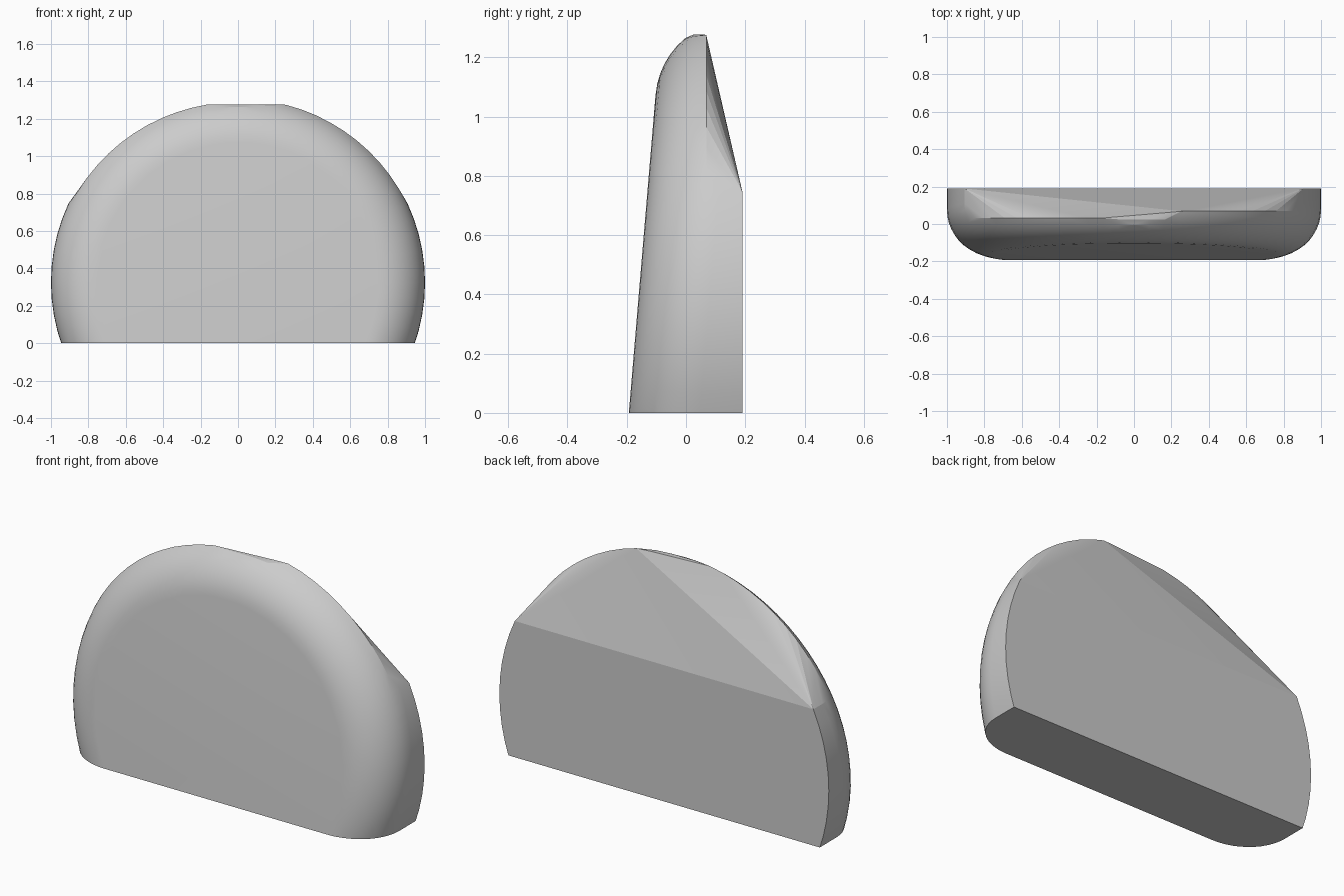
import bpy
import bmesh
from math import sin, cos, radians, sqrt

cube = bpy.data.objects.get("Cube")
if cube:
    bpy.data.objects.remove(cube, do_unlink=True)

CENTRE_Z = 0.325
BACK_Y = 0.19
ROUND_R, ROUND_D = 0.25, 0.24   # reach of the rounded front edge, inwards and in depth


def front_y(z):
    """Leaning front plane."""
    return -0.193 + 0.084 * z


def rim_y(angle):
    """Back limit of the outline: full depth below, cut away above the shoulders."""
    if not 26 < angle < 154:
        return BACK_Y
    t = min(max((angle - 74) / 24, 0), 1)
    return 0.07 - 0.038 * t


def radius(depth):
    """Outline radius at a depth behind the front plane."""
    k = 1 - min(max(depth / ROUND_D, 0), 1)
    return 1 - ROUND_R + ROUND_R * sqrt(1 - k * k)


bm = bmesh.new()
STEPS = 11
for angle in range(-90, 270, 5):
    c, s = cos(radians(angle)), sin(radians(angle))

    def add(r, y):
        bm.verts.new((c * r, y, min(CENTRE_Z + s * r, 1.277)))

    # rounded front edge up to the rim
    rim = rim_y(angle)
    for i in range(STEPS + 1):
        a = radians(90 * i / STEPS)
        r = 1 - ROUND_R + ROUND_R * sin(a)
        y = front_y(CENTRE_Z + s * r) + ROUND_D * (1 - cos(a))
        if y < rim - 0.01:
            add(r, y)
    # rim point
    r = 1
    for _ in range(4):
        r = radius(rim - front_y(CENTRE_Z + s * r))
    add(r, rim)

# skin the outline and cut it flat at the base
hull = bmesh.ops.convex_hull(bm, input=bm.verts[:])
loose = {v for v in hull["geom_interior"] + hull["geom_unused"]
         if isinstance(v, bmesh.types.BMVert)}
bmesh.ops.delete(bm, geom=list(loose), context='VERTS')
cut = bmesh.ops.bisect_plane(bm, geom=bm.verts[:] + bm.edges[:] + bm.faces[:],
                             plane_co=(0, 0, 0), plane_no=(0, 0, 1), clear_inner=True)
bmesh.ops.holes_fill(bm, edges=[e for e in bm.edges if e.is_boundary], sides=0)
bmesh.ops.dissolve_limit(bm, angle_limit=radians(0.5), verts=bm.verts[:], edges=bm.edges[:])
bmesh.ops.recalc_face_normals(bm, faces=bm.faces[:])

mesh = bpy.data.meshes.new("rounded_slab")
bm.to_mesh(mesh)
bm.free()
slab = bpy.data.objects.new("rounded_slab", mesh)
bpy.context.collection.objects.link(slab)

# plain grey
grey = bpy.data.materials.new("plain_grey")
grey.use_nodes = True
colour = (0.6, 0.6, 0.6, 1)
grey.diffuse_color = colour
grey.node_tree.nodes["Principled BSDF"].inputs["Base Color"].default_value = colour
mesh.materials.append(grey)

bpy.ops.object.select_all(action='DESELECT')
slab.select_set(True)
bpy.context.view_layer.objects.active = slab
bpy.ops.object.shade_smooth_by_angle(angle=radians(10))
